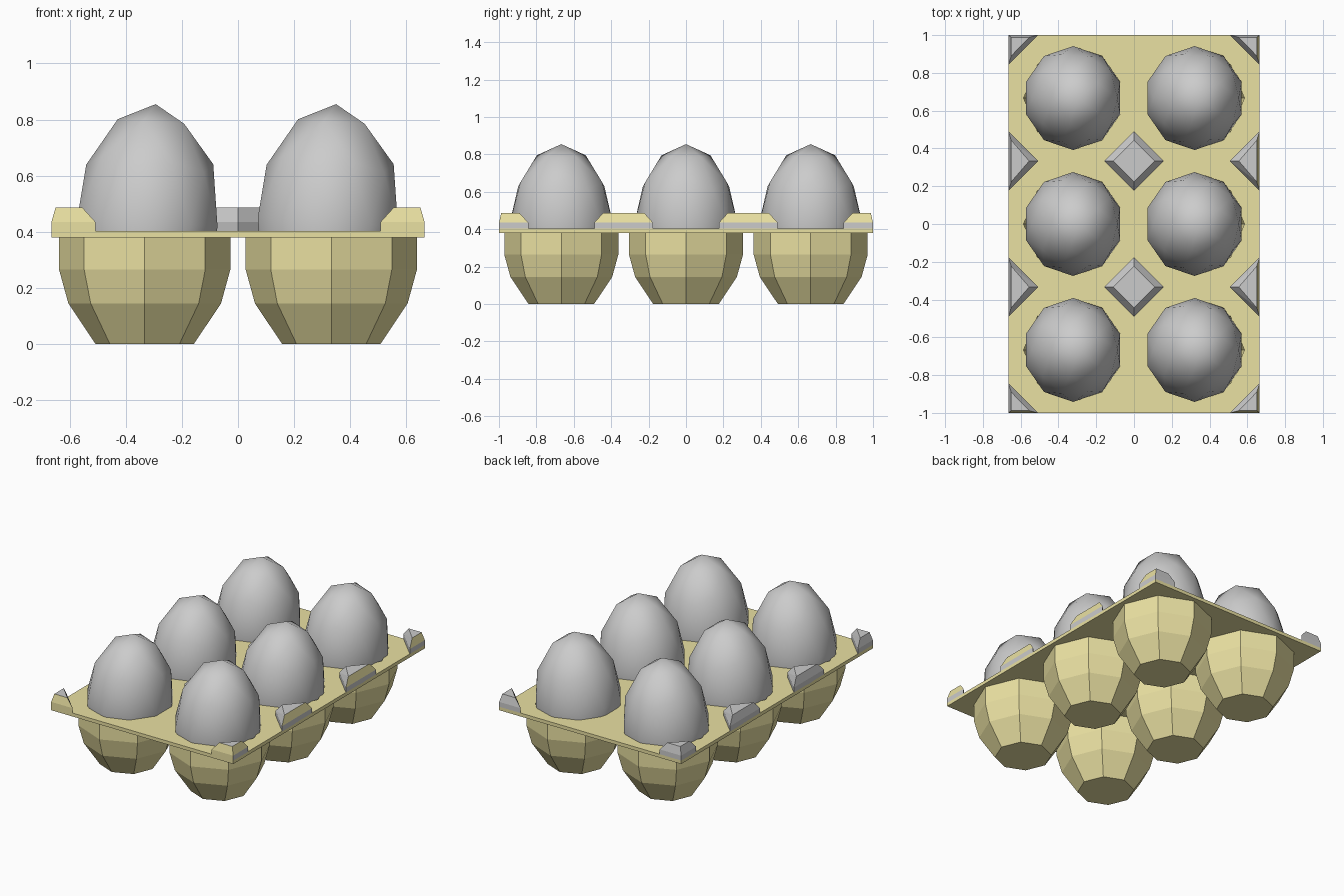
import bpy, bmesh, math
from mathutils import Matrix

if "Cube" in bpy.data.objects:
    bpy.data.objects.remove(bpy.data.objects["Cube"])

card = bpy.data.materials.new("card")
card.diffuse_color = (0.82, 0.75, 0.36, 1)
card.use_nodes = True
card.node_tree.nodes["Principled BSDF"].inputs["Base Color"].default_value = card.diffuse_color
shell = bpy.data.materials.new("plain_grey")

HX, HY = 0.665, 1.0
CX, CY = HX / 2, HY * 2 / 3
Z0, Z1 = 0.38, 0.403
CELLS = [(x, y) for x in (-CX, CX) for y in (-CY, 0, CY)]


def finish(name, bm, mats=()):
    me = bpy.data.meshes.new(name)
    bmesh.ops.recalc_face_normals(bm, faces=bm.faces[:])
    bm.to_mesh(me)
    bm.free()
    for m in mats:
        me.materials.append(m)
    ob = bpy.data.objects.new(name, me)
    bpy.context.collection.objects.link(ob)
    return ob


# tray: each cell lofts a rectangle into an eight-sided cup, outside and inside
def ring(bm, cx, cy, r, z):
    pts = []
    for i in range(8):
        c, s = math.cos(i * math.pi / 4), math.sin(i * math.pi / 4)
        if r is None:
            x = 0 if abs(c) < 0.1 else math.copysign(CX, c)
            y = 0 if abs(s) < 0.1 else math.copysign(HY / 3, s)
        else:
            x, y = r * c, r * s
        pts.append(bm.verts.new((cx + x, cy + y, z)))
    return pts


outside = [(None, Z0), (0.305, Z0), (0.305, 0.265), (0.272, 0.145), (0.175, 0)]
inside = [(None, Z1), (0.252, Z1), (0.252, 0.265), (0.225, 0.15), (0.15, 0.012)]
bm = bmesh.new()
for cx, cy in CELLS:
    for profile in (outside, inside):
        loops = [ring(bm, cx, cy, r, z) for r, z in profile]
        for a, b in zip(loops, loops[1:]):
            for i in range(8):
                j = (i + 1) % 8
                bm.faces.new((a[i], a[j], b[j], b[i]))
        bm.faces.new(loops[-1])
bmesh.ops.remove_doubles(bm, verts=bm.verts[:], dist=0.0005)
# rim joins the upper and lower sheets
bmesh.ops.bridge_loops(bm, edges=[e for e in bm.edges if e.is_boundary])
finish("egg_tray", bm, [card])


# spacer studs: diamond frustums, clipped where they meet the tray edge
def stud(name, cx, cy):
    bm = bmesh.new()
    for z, r, lx, ly in ((0.40, 0.157, HX, HY), (0.435, 0.157, HX, HY),
                         (0.487, 0.11, HX - 0.015, HY - 0.012)):
        for dx, dy in ((r, 0), (-r, 0), (0, r), (0, -r), (0, 0)):
            bm.verts.new((max(-lx, min(lx, cx + dx)), max(-ly, min(ly, cy + dy)), z))
    bmesh.ops.remove_doubles(bm, verts=bm.verts[:], dist=0.0005)
    res = bmesh.ops.convex_hull(bm, input=bm.verts[:])
    junk = [v for v in set(res["geom_interior"] + res["geom_unused"])
            if isinstance(v, bmesh.types.BMVert)]
    bmesh.ops.delete(bm, geom=junk, context='VERTS')
    bmesh.ops.dissolve_limit(bm, angle_limit=0.02, verts=bm.verts[:], edges=bm.edges[:])
    bmesh.ops.recalc_face_normals(bm, faces=bm.faces[:])
    for f in bm.faces:
        n = f.normal
        f.material_index = int(n.y < -0.9 or (n.x > 0.9 and n.z > 0.1))
    finish(name, bm, [shell, card])


for x in (-HX, 0, HX):
    for y in (-HY, -HY / 3, HY / 3, HY):
        if x or abs(y) < HY:
            stud("corner_stud" if abs(y) == HY else "stud", x, y)

# eggs: coarse smooth spheres, stretched, narrowed at the top, slightly tilted
for cx, cy in CELLS:
    bm = bmesh.new()
    bmesh.ops.create_icosphere(bm, subdivisions=2, radius=1,
                               matrix=Matrix.Rotation(math.pi, 4, 'Z'))
    for v in bm.verts:
        k = 1 - 0.07 * max(v.co.z, 0) ** 2
        v.co = (v.co.x * 0.263 * k, v.co.y * 0.275 * k, v.co.z * 0.42)
    bm.transform(Matrix.Translation((cx + (0.01 if cx < 0 else -0.012), cy, 0.436))
                 @ Matrix.Rotation(math.radians(4), 4, 'Y'))
    for f in bm.faces:
        f.smooth = True
    finish("egg", bm)
